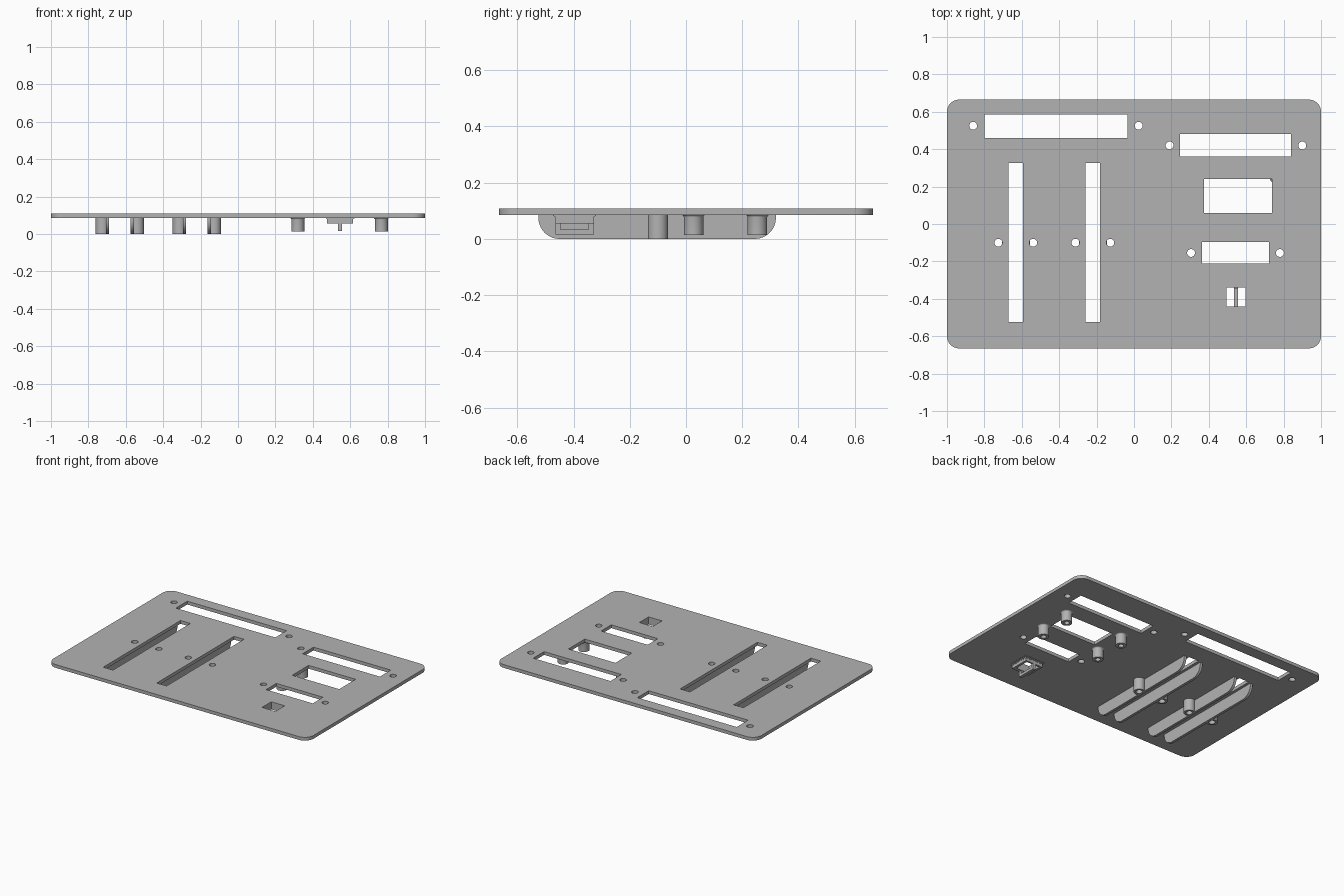
import bpy
import bmesh
from math import pi, cos, sin
from mathutils import Matrix, Vector

if "Cube" in bpy.data.objects:
    bpy.data.objects.remove(bpy.data.objects["Cube"], do_unlink=True)

grey = bpy.data.materials.new("light grey plastic")
grey.use_nodes = True
colour = (0.45, 0.45, 0.45, 1)
grey.diffuse_color = colour
grey.node_tree.nodes["Principled BSDF"].inputs["Base Color"].default_value = colour

PLATE_LOW, PLATE_TOP = 0.085, 0.108


def rect(x0, x1, y0, y1):
    return [(x0, y0), (x1, y0), (x1, y1), (x0, y1)]


def circle(x, y, r, n=32):
    return [(x + r * cos(2 * pi * i / n), y + r * sin(2 * pi * i / n)) for i in range(n)]


def arc(x, y, r, start, n=10):
    angles = [start + pi / 2 * i / n for i in range(n + 1)]
    return [(x + r * cos(a), y + r * sin(a)) for a in angles]


def finish(name, mesh):
    mesh.materials.clear()
    mesh.materials.append(grey)
    obj = bpy.data.objects.new(name, mesh)
    bpy.context.collection.objects.link(obj)
    bpy.ops.object.select_all(action='DESELECT')
    obj.select_set(True)
    bpy.context.view_layer.objects.active = obj
    bpy.ops.object.shade_smooth_by_angle()
    return obj


def extrude(name, loops, low, high, matrix=Matrix()):
    """Fill an outline with holes and give it thickness from low to high."""
    curve = bpy.data.curves.new(name, 'CURVE')
    curve.dimensions = '2D'
    curve.fill_mode = 'BOTH'
    curve.extrude = (high - low) / 2
    for loop in loops:
        spline = curve.splines.new('POLY')
        spline.points.add(len(loop) - 1)
        for point, (x, y) in zip(spline.points, loop):
            point.co = (x, y, 0, 1)
        spline.use_cyclic_u = True
    temp = bpy.data.objects.new("outline", curve)
    bpy.context.collection.objects.link(temp)
    bpy.context.view_layer.update()
    evaluated = temp.evaluated_get(bpy.context.evaluated_depsgraph_get())
    mesh = bpy.data.meshes.new_from_object(evaluated)
    bpy.data.objects.remove(temp, do_unlink=True)
    bm = bmesh.new()
    bm.from_mesh(mesh)
    bmesh.ops.remove_doubles(bm, verts=bm.verts, dist=0.0001)
    bm.transform(matrix @ Matrix.Translation((0, 0, (low + high) / 2)))
    bmesh.ops.recalc_face_normals(bm, faces=bm.faces)
    bm.to_mesh(mesh)
    bm.free()
    return finish(name, mesh)


def post(name, x, y, bottom, r, bore, flare):
    """Hollow screw post with a small fillet where it meets the plate."""
    fillet = [(r + flare * (1 - cos(a)), PLATE_LOW - flare * (1 - sin(a)))
              for a in (0, pi / 8, pi / 4, 3 * pi / 8, pi / 2)] if flare else [(r, PLATE_LOW)]
    profile = [(bore, PLATE_LOW), (bore, bottom), (r, bottom)] + fillet
    bm = bmesh.new()
    verts = [bm.verts.new((px, 0, pz)) for px, pz in profile]
    edges = [bm.edges.new(pair) for pair in zip(verts, verts[1:])]
    bmesh.ops.spin(bm, geom=verts + edges, cent=(0, 0, 0), axis=(0, 0, 1),
                   angle=2 * pi, steps=32)
    bmesh.ops.remove_doubles(bm, verts=bm.verts, dist=0.0001)
    bmesh.ops.recalc_face_normals(bm, faces=bm.faces)
    bm.transform(Matrix.Translation((x, y, 0)))
    mesh = bpy.data.meshes.new(name)
    bm.to_mesh(mesh)
    bm.free()
    finish(name, mesh)


# Panel plate with rounded corners, openings and screw holes
outline = (arc(0.935, 0.6, 0.065, 0) + arc(-0.935, 0.6, 0.065, pi / 2)
           + arc(-0.935, -0.6, 0.065, pi) + arc(0.935, -0.6, 0.065, 3 * pi / 2))
slots = [-0.632, -0.22]
openings = [rect(-0.8, -0.035, 0.46, 0.585), rect(0.245, 0.84, 0.36, 0.48),
            rect(0.375, 0.737, 0.06, 0.24), rect(0.363, 0.722, -0.21, -0.097)]
openings += [rect(s - 0.038, s + 0.038, -0.525, 0.325) for s in slots]
button_hole = rect(0.494, 0.597, -0.442, -0.34)
holes = [(-0.86, 0.525), (0.025, 0.525), (0.19, 0.42), (0.9, 0.42),
         (0.305, -0.155), (0.78, -0.155)]
slider_posts = [(s + d, -0.1) for s in slots for d in (-0.093, 0.093)]
screw_holes = [circle(x, y, 0.021) for x, y in holes + slider_posts]
extrude("panel_plate", [outline] + openings + [button_hole] + screw_holes,
        PLATE_LOW, PLATE_TOP)

# Guide fins on both sides of each slider slot, profile in the YZ plane
fin = ([(0.32, PLATE_LOW), (-0.525, PLATE_LOW)]
       + arc(-0.45, 0.075, 0.075, pi) + arc(0.245, 0.075, 0.075, 3 * pi / 2))
yz_plane = Matrix(((0, 0, 1, 0), (1, 0, 0, 0), (0, 1, 0, 0), (0, 0, 0, 1)))
for s in slots:
    for side in (-1, 1):
        mid = s + side * 0.066
        extrude("slider_guide_fin", [fin], mid - 0.009, mid + 0.009, yz_plane)

# Screw posts beside the sliders and around the display
for x, y in slider_posts:
    post("slider_post", x, y, 0, 0.036, 0.021, 0)
for x in (0.32, 0.767):
    for y in (0.027, 0.254):
        post("display_post", x, y, 0.013, 0.035, 0.017, 0.008)

# Button holder: frame with a stepped fillet, and a bridge under the opening
frame = rect(0.477, 0.614, -0.465, -0.328)
extrude("button_frame", [frame, button_hole], 0.055, PLATE_LOW)
steps = 5
for i in range(steps):
    a = pi / 2 * (i + 0.5) / steps
    grow = 0.014 * (1 - cos(a))
    rim = rect(0.477 - grow, 0.614 + grow, -0.465 - grow, -0.328 + grow)
    low = PLATE_LOW - 0.014 * (1 - sin(pi / 2 * i / steps))
    extrude("button_frame_fillet", [rim, button_hole], low, PLATE_LOW)
bridge = [(-0.465, 0.055), (-0.465, 0.015), (-0.328, 0.015), (-0.328, 0.055),
          (-0.347, 0.055), (-0.347, 0.033), (-0.446, 0.033), (-0.446, 0.055)]
extrude("button_bridge", [bridge], 0.535, 0.556, yz_plane)
